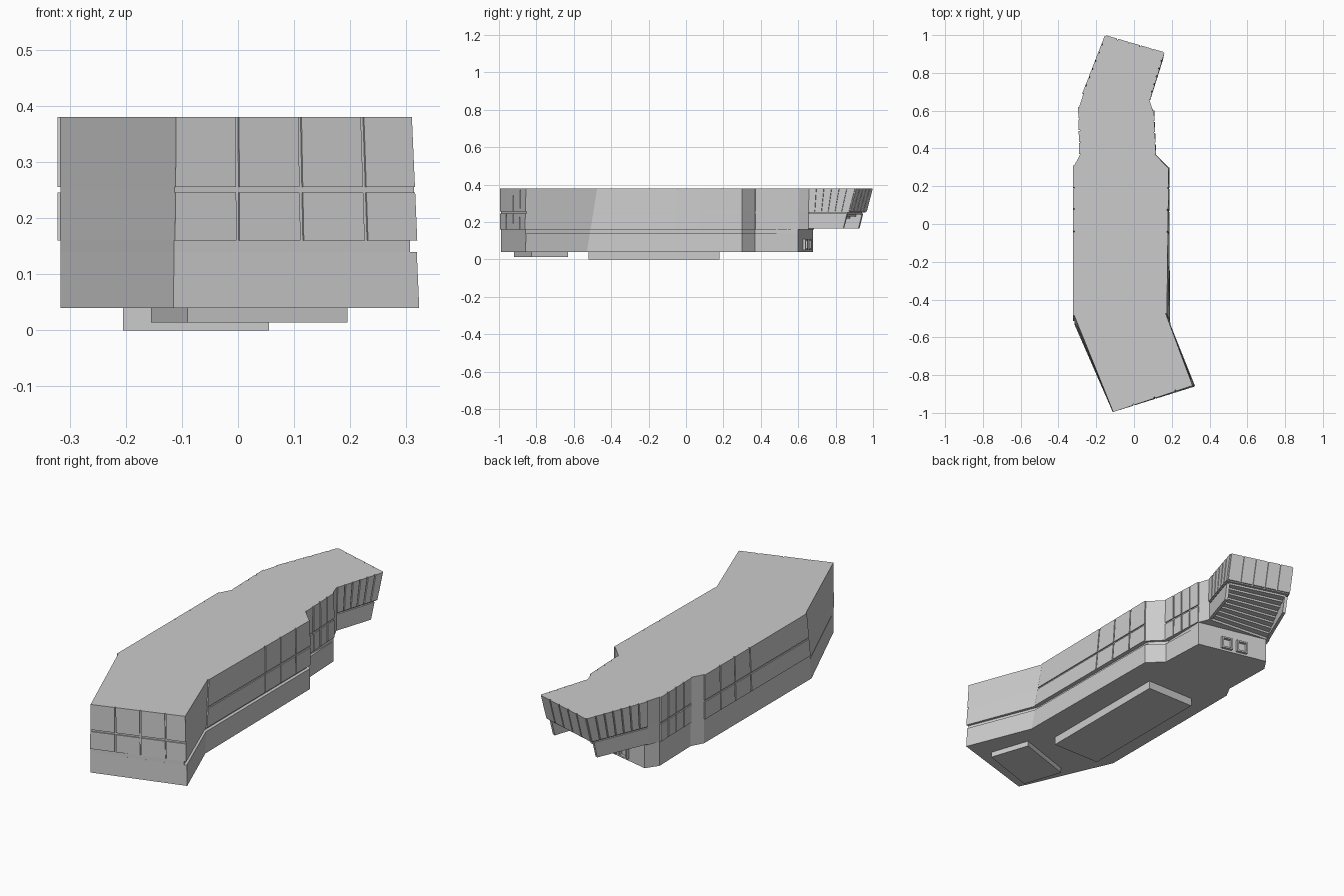
import bpy, bmesh
from mathutils import Vector

if "Cube" in bpy.data.objects:
    bpy.data.objects.remove(bpy.data.objects["Cube"])

# Building outline (counter-clockwise from front-left) at roof and at ground-floor level
TOP = [(-.112, -.99), (.308, -.85), (.168, -.475), (.178, .30), (.11, .37), (.10, .60), (.08, .66),
       (.155, .905), (-.15, .993), (-.268, .69), (-.29, .62), (-.284, .37), (-.316, .31), (-.316, -.485)]
LOW = [(-.115, -.99), (.323, -.858), (.192, -.53), (.184, .30), (.112, .37), (.102, .60), (.08, .65),
       (.135, .815), (-.165, .905), (-.268, .68), (-.29, .62), (-.284, .37), (-.316, .31), (-.316, -.53)]
Z_LOW, Z_BAND, Z_MID, Z_UP, Z_TOP = .04, .14, .16, .25, .38


def at(i, z):
    """Outline corner i at height z."""
    f = (z - Z_LOW) / (Z_TOP - Z_LOW)
    return Vector(LOW[i % 14]).lerp(Vector(TOP[i % 14]), f)


def wall_point(i, j, t, z):
    return at(i, z).lerp(at(j, z), t)


def add_loft(bm, low, high, z0, z1):
    a = [bm.verts.new((p[0], p[1], z0)) for p in low]
    b = [bm.verts.new((p[0], p[1], z1)) for p in high]
    n = len(a)
    bm.faces.new(a[::-1])
    bm.faces.new(b)
    for k in range(n):
        m = (k + 1) % n
        bm.faces.new((a[k], a[m], b[m], b[k]))


def finish(name, bm):
    bmesh.ops.recalc_face_normals(bm, faces=bm.faces)
    mesh = bpy.data.meshes.new(name)
    bm.to_mesh(mesh)
    bm.free()
    ob = bpy.data.objects.new(name, mesh)
    bpy.context.collection.objects.link(ob)
    return ob


def prism(name, low, high, z0, z1):
    bm = bmesh.new()
    add_loft(bm, low, high, z0, z1)
    return finish(name, bm)


def slab(bm, i, j, t0, t1, z0, z1, depth):
    """Thin slab lying on wall i-j; positive depth goes outward."""
    rings = []
    for z in (z0, z1):
        p, q = wall_point(i, j, t0, z), wall_point(i, j, t1, z)
        d = (at(j, z) - at(i, z)).normalized()
        out = Vector((d.y, -d.x)) * depth
        rings.append([p, p + out, q + out, q])
    add_loft(bm, rings[0], rings[1], z0, z1)


# Ground floor, ending in an angled rear wall
REAR = [Vector((.102, .60)), Vector((-.25, .68))]


def base_outline(z):
    pts = [at(i, z) for i in range(5)] + REAR + [at(i, z) for i in range(10, 14)]
    return pts


prism("ground_floor", base_outline(Z_LOW), base_outline(Z_BAND), Z_LOW, Z_BAND)

# Recessed shadow band, set back along the right side only
band = base_outline(.15)
for k in range(2, 5):
    band[k] = band[k] - Vector((.016, 0))
band[1] = band[1] - Vector((.012, .004))
prism("recessed_band", band, band, Z_BAND, Z_MID)

# Middle floor and overhanging upper floor
mid = list(range(7)) + list(range(9, 14))
prism("middle_floor", [at(i, Z_MID) for i in mid], [at(i, Z_UP) for i in mid], Z_MID, Z_UP)
prism("upper_floor", [at(i, Z_UP) for i in range(14)], [at(i, Z_TOP) for i in range(14)], Z_UP, Z_TOP)

# Facade panels separated by narrow joints: (wall start, end, joints, both storeys?)
WALLS = [
    ("front", 0, 1, [.26, .525, .79], True),
    ("right", 2, 3, [.56, .71, .86], True),
    ("right_waist", 4, 5, [.25, .5, .75], True),
    ("left_waist", 10, 11, [.25, .5, .75], True),
    ("left", 12, 13, [.15, .29, .44], True),
    ("rear_right", 6, 7, [k / 6 for k in range(1, 6)], False),
    ("rear", 7, 8, [k / 5 for k in range(1, 5)], False),
    ("rear_left", 8, 9, [k / 7 for k in range(1, 7)], False),
]
for name, i, j, joints, both in WALLS:
    bm = bmesh.new()
    gap = .003 / (at(j, .3) - at(i, .3)).length
    ends = [0] + joints + [1]
    for a, b in zip(ends, ends[1:]):
        t0 = a + (gap if a else 0)
        t1 = b - (gap if b < 1 else 0)
        slab(bm, i, j, t0, t1, .255, Z_TOP, .006)
        if both:
            slab(bm, i, j, t0, t1, Z_MID, .246, .006)
    finish(name + "_panels", bm)

# Stepped underside of the rear overhang
bm = bmesh.new()
STEPS = 8
for k in range(STEPS):
    t0, t1 = k / STEPS * .95, (k + 1) / STEPS * .95
    z0 = Z_MID + .01 + k * (Z_UP - Z_MID - .01) / STEPS
    ring = [wall_point(6, 7, t0, .25), wall_point(6, 7, t1, .25),
            wall_point(9, 8, t1, .25), wall_point(9, 8, t0, .25)]
    c0, c1 = ring[0].lerp(ring[3], .04), ring[1].lerp(ring[2], .04)
    d1, d0 = ring[2].lerp(ring[1], .04), ring[3].lerp(ring[0], .04)
    add_loft(bm, [c0, c1, d1, d0], [c0, c1, d1, d0], z0, Z_UP)
finish("stepped_underside", bm)

# Side walls flanking the steps
bm = bmesh.new()
slab(bm, 6, 7, 0, .96, .165, .245, -.015)
slab(bm, 8, 9, .04, 1, .165, .245, -.015)
finish("overhang_side_walls", bm)

# Two framed openings in the rear wall of the ground floor
bm = bmesh.new()
d = (REAR[1] - REAR[0]).normalized()
out = Vector((d.y, -d.x)) * .014


def rear_bar(s0, s1, z0, z1):
    p, q = REAR[0] + d * s0, REAR[0] + d * s1
    ring = [p, p + out, q + out, q]
    add_loft(bm, ring, ring, z0, z1)


for s in (.12, .20):
    for e in (s, s + .048):
        rear_bar(e, e + .008, .05, .11)
    for z in (.05, .102):
        rear_bar(s + .008, s + .048, z, z + .008)
finish("rear_window_frames", bm)

# Foundation blocks below the ground floor
main = [(-.205, -.52), (.055, -.52), (.055, .18), (-.205, .18)]
prism("main_foundation", main, main, 0, Z_LOW)
small = [(-.09, -.92), (.195, -.825), (.13, -.63), (-.155, -.725)]
prism("front_foundation", small, small, .014, Z_LOW)
